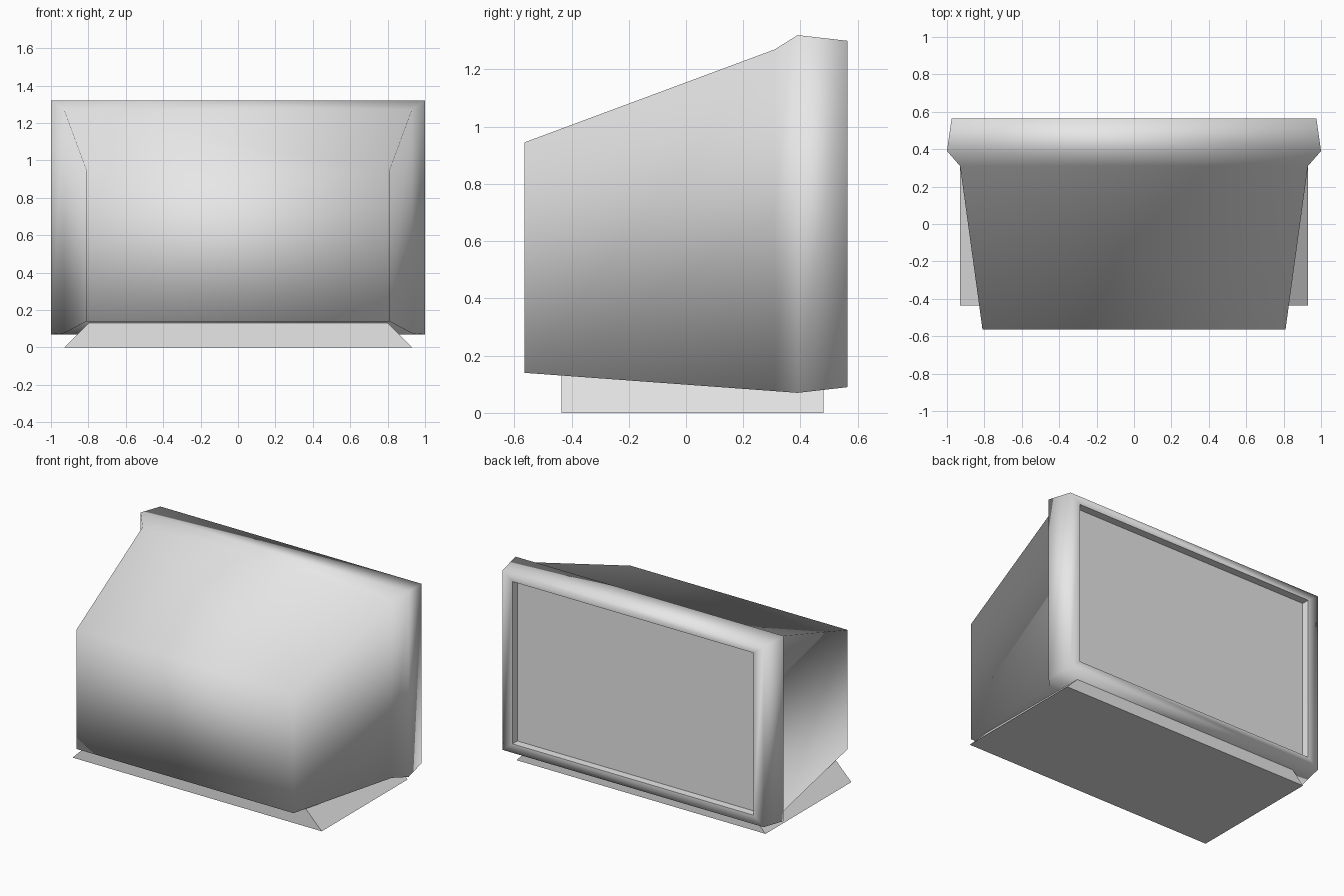
import bpy
import bmesh

cube = bpy.data.objects.get("Cube")
if cube:
    bpy.data.objects.remove(cube, do_unlink=True)

# One plain grey for every part
grey = bpy.data.materials.new("light_grey")
grey.use_nodes = True
grey.diffuse_color = (0.8, 0.8, 0.8, 1)
grey.node_tree.nodes["Principled BSDF"].inputs["Base Color"].default_value = (0.8, 0.8, 0.8, 1)


def add_ring(bm, y, half, low, high):
    """Rectangular cross-section: bottom left, bottom right, top right, top left."""
    corners = ((-half, low), (half, low), (half, high), (-half, high))
    return [bm.verts.new((x, y, z)) for x, z in corners]


def bridge(bm, a, b):
    for i in range(4):
        j = (i + 1) % 4
        bm.faces.new((a[i], a[j], b[j], b[i]))


def finish(bm, name, smooth):
    bmesh.ops.recalc_face_normals(bm, faces=bm.faces)
    for face in bm.faces:
        face.smooth = smooth
    mesh = bpy.data.meshes.new(name)
    bm.to_mesh(mesh)
    bm.free()
    mesh.materials.append(grey)
    obj = bpy.data.objects.new(name, mesh)
    bpy.context.collection.objects.link(obj)
    return obj


# Cabinet: tapered housing flaring into the screen frame, softly shaded
OPENING = (0.90, 0.15, 1.245)
FRAME_Y, SCREEN_Y = 0.565, 0.513
bm = bmesh.new()
sections = [
    (-0.565, 0.81, 0.14, 0.945),
    (0.31, 0.93, 0.076, 1.27),
    (0.39, 1.0, 0.07, 1.32),
    (FRAME_Y, 0.975, 0.09, 1.30),
    (FRAME_Y, *OPENING),
    (SCREEN_Y, *OPENING),
]
rings = [add_ring(bm, *s) for s in sections]
bm.faces.new(rings[0])
for a, b in zip(rings, rings[1:]):
    bridge(bm, a, b)
bm.faces.new(rings[-1])

# Crisp edges: upper housing corners and the screen recess
sharp = [(rings[0][i], rings[1][i]) for i in (2, 3)]
for ring in rings[4:]:
    sharp += [(ring[i], ring[(i + 1) % 4]) for i in range(4)]
sharp += list(zip(rings[4], rings[5]))
for pair in sharp:
    bm.edges.get(pair).smooth = False
finish(bm, "cabinet_with_screen", True)

# Stand: low block with sloping ends
bm = bmesh.new()
ends = []
for y in (-0.435, 0.48):
    outline = ((-0.93, 0), (0.93, 0), (0.80, 0.13), (-0.80, 0.13))
    ends.append([bm.verts.new((x, y, z)) for x, z in outline])
    bm.faces.new(ends[-1])
bridge(bm, *ends)
finish(bm, "stand", False)
